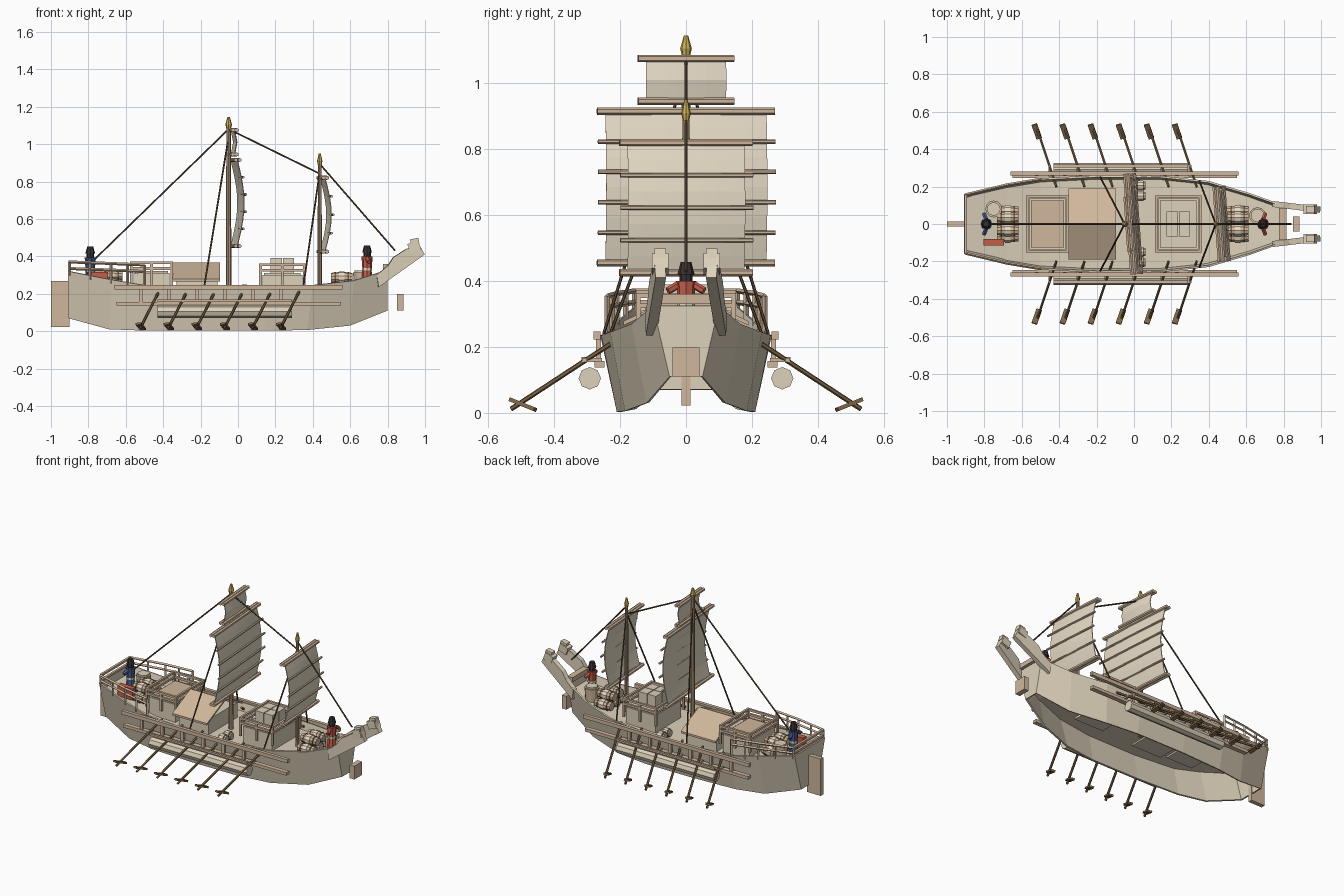
import bpy, bmesh
from math import sin, cos, pi, radians
from mathutils import Vector, Matrix

cube = bpy.data.objects.get("Cube")
if cube:
    bpy.data.objects.remove(cube)


def material(name, rgb):
    m = bpy.data.materials.new(name)
    m.use_nodes = True
    col = [(c / 255) ** 2.2 for c in rgb] + [1]
    m.diffuse_color = col
    m.node_tree.nodes["Principled BSDF"].inputs["Base Color"].default_value = col
    return m


HULL = material("pale timber", (220, 208, 185))
SAIL = material("sail cloth", (228, 217, 196))
WOOD = material("tan wood", (207, 182, 155))
SPAR = material("mast wood", (178, 154, 124))
OAR = material("brown wood", (124, 101, 72))
ROPE = material("dark rope", (92, 74, 54))
GOLD = material("gold", (205, 175, 88))
RED = material("red cloth", (196, 94, 74))
BLUE = material("blue cloth", (72, 96, 145))
BLACK = material("black", (58, 51, 52))


def finish(name, bm, mat):
    bmesh.ops.recalc_face_normals(bm, faces=bm.faces)
    me = bpy.data.meshes.new(name)
    bm.to_mesh(me)
    bm.free()
    me.materials.append(mat)
    ob = bpy.data.objects.new(name, me)
    bpy.context.collection.objects.link(ob)
    return ob


def box(name, c, s, mat, rot=None):
    bm = bmesh.new()
    m = Matrix.Translation(c) @ (rot or Matrix()) @ Matrix.Diagonal((*s, 1))
    bmesh.ops.create_cube(bm, size=1, matrix=m)
    return finish(name, bm, mat)


def rod(name, a, b, r, mat, r2=None, sides=8):
    a, b = Vector(a), Vector(b)
    d = b - a
    m = Matrix.Translation((a + b) / 2) @ d.to_track_quat("Z", "Y").to_matrix().to_4x4()
    bm = bmesh.new()
    bmesh.ops.create_cone(bm, cap_ends=True, segments=sides, radius1=r,
                          radius2=r if r2 is None else r2, depth=d.length, matrix=m)
    return finish(name, bm, mat)


def prism(name, pts, axis, lo, hi, mat):
    """Extrude a closed profile along x or y."""
    bm = bmesh.new()
    place = (lambda p, d: (d, *p)) if axis == "x" else (lambda p, d: (p[0], d, p[1]))
    f = bm.faces.new([bm.verts.new(place(p, lo)) for p in pts])
    top = bmesh.ops.extrude_face_region(bm, geom=[f])["geom"]
    shift = Vector((hi - lo, 0, 0) if axis == "x" else (0, hi - lo, 0))
    bmesh.ops.translate(bm, vec=shift, verts=[v for v in top if isinstance(v, bmesh.types.BMVert)])
    return finish(name, bm, mat)


# Hull stations: x at sheer, half width and height of sheer, x, half width and height of keel edge
stations = [(-.91, .16, .32, -.91, .09, .07), (-.68, .215, .275, -.69, .16, .01),
            (-.5, .245, .245, -.5, .195, .003), (-.2, .26, .235, -.2, .21, .003),
            (.15, .257, .235, .15, .21, .003), (.4, .23, .245, .37, .185, .006),
            (.62, .165, .27, .6, .12, .03), (.8, .1, .325, .8, .05, .11)]
bm = bmesh.new()
rows = []
for xt, wt, zt, xb, wb, zb in stations:
    rows.append([bm.verts.new(p) for p in ((xt, wt, zt), (xb, wb, zb), (xb, -wb, zb), (xt, -wt, zt))])
for a, b in zip(rows, rows[1:]):
    for i in (0, 2):
        bm.faces.new((a[i], b[i], b[i + 1], a[i + 1]))
bm.faces.new(rows[0])
bm.faces.new(rows[-1])
hull = finish("hull", bm, HULL)
hull.modifiers.new("planking", "SOLIDIFY").thickness = .01


def sheer(x):
    for a, b in zip(stations, stations[1:]):
        if x <= b[0]:
            t = (x - a[0]) / (b[0] - a[0])
            return a[1] + (b[1] - a[1]) * t, a[2] + (b[2] - a[2]) * t
    return stations[-1][1:3]


# Deck follows the sheer below the bulwark
bm = bmesh.new()
prev = None
for s in stations:
    cur = [bm.verts.new((s[0], k * (s[1] - .019), s[2] - .05)) for k in (1, -1)]
    if prev:
        bm.faces.new((prev[0], cur[0], cur[1], prev[1]))
    prev = cur
finish("deck", bm, HULL)

# Side wales, floats, oars, bow horns and stern rails
for k, side in ((1, "left"), (-1, "right")):
    box(side + "_upper_wale", (-.05, k * .27, .235), (1.22, .022, .024), WOOD)
    box(side + "_lower_wale", (-.05, k * .262, .147), (1.2, .03, .02), WOOD)
    rod(side + "_float", (-.43, k * .292, .105), (.29, k * .292, .105), .034, HULL)
    box(side + "_oar_rail", (-.07, k * .31, .163), (.72, .015, .012), WOOD)
    for i in range(6):
        x = -.52 + i * .15
        box(side + "_wale_post", (x, k * .265, .19), (.02, .015, .08), WOOD)
        box(side + "_oar_bracket", (x + .07, k * .285, .16), (.015, .06, .012), WOOD)
        rod(side + "_oar", (x + .105, k * .2, .228), (x - .005, k * .53, .012), .0075, OAR, sides=6)
        box(side + "_oar_blade", (x, k * .495, .025), (.03, .085, .012), OAR,
            Matrix.Rotation(k * radians(22), 4, "X") @ Matrix.Rotation(k * radians(18), 4, "Z"))
    horn = [(.75, .235), (.74, .30), (.8, .35), (.83, .395), (.9, .44), (.97, .46), (.998, .41)]
    o = prism(side + "_bow_horn", horn, "y", -.016, .016, HULL)
    o.matrix_world = Matrix.Translation((.8, k * .1, 0)) @ Matrix.Rotation(-k * .12, 4, "Z") @ Matrix.Translation((-.8, 0, 0))
    box(side + "_horn_head", (.942, k * .078, .452), (.06, .05, .05), HULL, Matrix.Rotation(-.35, 4, "Y"))
    box(side + "_horn_tip", (.945, k * .078, .48), (.045, .036, .03), HULL, Matrix.Rotation(-.2, 4, "Y"))
    pts = [(x, k * (sheer(x)[0] - .006), sheer(x)[1] - .02) for x in (-.9, -.79, -.68, -.59, -.5)]
    for i, p in enumerate(pts):
        h = .37 - .004 * i
        rod(side + "_rail_post", p, (p[0], p[1], h), .008, WOOD, sides=4)
        if i:
            q = pts[i - 1]
            for drop in (0, .035):
                rod(side + "_stern_rail", (*q[:2], h + .004 - drop), (*p[:2], h - drop), .008, WOOD, sides=4)
for z in (.335, .37):
    box("stern_cross_rail", (-.9, 0, z), (.015, .31, .014), WOOD)
box("rudder", (-.95, 0, .145), (.1, .028, .245), WOOD)
box("bow_anchor", (.867, 0, .155), (.034, .082, .088), WOOD)
box("bow_cross_plank", (.795, 0, .345), (.04, .17, .03), WOOD)


# Deck houses with railed roofs
def railed_house(name, x0, x1, w, top, roof):
    cx, lx = (x0 + x1) / 2, x1 - x0
    box(name, (cx, 0, (top + .18) / 2), (lx - .02, 2 * w - .02, top - .18), HULL)
    box(name + "_roof", (cx, 0, top + .005), (lx - .04, 2 * w - .04, .012), roof)
    for z in (top + .025, top + .055):
        for s in (-1, 1):
            box(name + "_rail", (cx, s * w, z), (lx, .014, .014), WOOD)
            box(name + "_rail", (cx + s * lx / 2, 0, z), (.014, 2 * w, .014), WOOD)
    for x in (x0, cx, x1):
        for s in (-1, 1):
            box(name + "_post", (x, s * w, top), (.014, .014, .125), WOOD)


railed_house("aft_house", -.57, -.355, .145, .31, WOOD)
railed_house("fore_house", .12, .355, .145, .30, HULL)
box("mid_house", (-.22, 0, .23), (.22, .3, .11), HULL)
prism("mid_house_roof", [(-.19, .265), (0, .355), (.19, .265), (.19, .278), (0, .368), (-.19, .278)],
      "x", -.35, -.095, WOOD)
for x in (.205, .27):
    for y in (-.035, .035):
        box("cargo_crate", (x, y, .35), (.06, .066, .08), HULL)


# Barrels, tubs and chest
def barrel(x, y, z, length, r):
    for s in (-1, 1):
        rod("barrel_half", (x, y, z), (x + s * length / 2, y, z), r, WOOD, r * .8, 10)
        rod("barrel_hoop", (x + s * length * .26, y, z), (x + s * length * .34, y, z), r * .96, OAR, sides=10)
    rod("barrel_band", (x - .014, y, z), (x + .014, y, z), r * 1.06, SAIL, sides=10)


for x, z in ((-.675, .25), (.555, .235)):
    for y in (-.067, 0, .067):
        barrel(x, y, z, .115, .033)
    for y in (-.034, .034):
        barrel(x, y, z + .05, .115, .033)
for s in (-1, 1):
    for y in (.15, .205):
        barrel(.035, s * y, .22, .055, .027)
for x, y, z in ((-.75, .08, .24), (.66, .045, .23)):
    rod("tub", (x, y, z), (x, y, z + .085), .04, WOOD, .045, 12)
    rod("tub_lid", (x, y, z + .085), (x, y, z + .095), .036, HULL, sides=12)
box("chest", (-.75, -.098, .28), (.11, .035, .075), RED)


# Crew
def sailor(name, x, z, cloth, face):
    rod(name + "_legs", (x, 0, z - .03), (x, 0, z + .06), .032, cloth, .024)
    rod(name + "_belt", (x, 0, z + .055), (x, 0, z + .068), .027, SAIL)
    rod(name + "_torso", (x, 0, z + .065), (x, 0, z + .13), .025, cloth, .03)
    for s in (-1, 1):
        rod(name + "_arm", (x, s * .025, z + .118), (x + face * .012, s * .055, z + .1), .012, cloth, sides=6)
    rod(name + "_head", (x, 0, z + .13), (x, 0, z + .16), .02, BLACK)
    rod(name + "_hat", (x, 0, z + .15), (x, 0, z + .188), .026, BLACK, .016)


sailor("bow_sailor", .69, .27, RED, 1)
sailor("stern_sailor", -.79, .265, BLUE, -1)


# Masts and battened sails
def mast(name, x, top, r):
    rod(name, (x, 0, .15), (x, 0, top), r, SPAR, r * .8, 10)
    rod(name + "_finial_collar", (x, 0, top - .01), (x, 0, top + .025), r * .6, GOLD, r * 1.1)
    rod(name + "_finial", (x, 0, top + .025), (x, 0, top + .065), r * 1.1, GOLD, r * .4)


mast("main_mast", -.05, 1.08, .016)
mast("fore_mast", .437, .885, .013)


def sail(name, x, z0, z1, w, extra, bulge, panels):
    turn = Matrix.Translation((x, 0, 0)) @ Matrix.Rotation(radians(4), 4, "Z")
    steps = panels * 2
    bm = bmesh.new()
    grid = []
    for j in range(steps + 1):
        t = j / steps
        grid.append([bm.verts.new(turn @ Vector((bulge * sin(pi * t) + .008 * cos(pi * i / 8), i / 4 * w,
                                                 z0 + (z1 - z0) * t))) for i in range(-4, 5)])
    for a, b in zip(grid, grid[1:]):
        for i in range(8):
            bm.faces.new((a[i], a[i + 1], b[i + 1], b[i]))
    ob = finish(name, bm, SAIL)
    ob.modifiers.new("cloth", "SOLIDIFY").thickness = .005
    for j in range(panels + 1):
        t = j / panels
        bx, z = bulge * sin(pi * t) + .008, z0 + (z1 - z0) * t
        r = .011 if j in (0, panels) else .007
        for back in ((0, -.02) if j in (0, panels) else (0,)):
            rod(name + "_batten", turn @ Vector((bx + back, -w - extra, z)),
                turn @ Vector((bx + back, w + extra, z)), r, WOOD, sides=6)


sail("main_sail", -.018, .455, .915, .245, .025, .036, 5)
sail("top_sail", -.025, .945, 1.075, .122, .024, .012, 1)
sail("fore_sail", .455, .425, .82, .178, .024, .034, 4)

# Rigging
ropes = [((-.06, 0, 1.07), (-.77, 0, .38)), ((-.04, 0, 1.075), (.44, 0, .84)), ((.44, 0, .89), (.84, 0, .43))]
for s in (-1, 1):
    ropes += [((-.05, 0, 1.04), (-.18, s * .25, .24)), ((.437, 0, .85), (.35, s * .23, .24))]
for a, b in ropes:
    rod("rigging_rope", a, b, .005, ROPE, sides=5)
